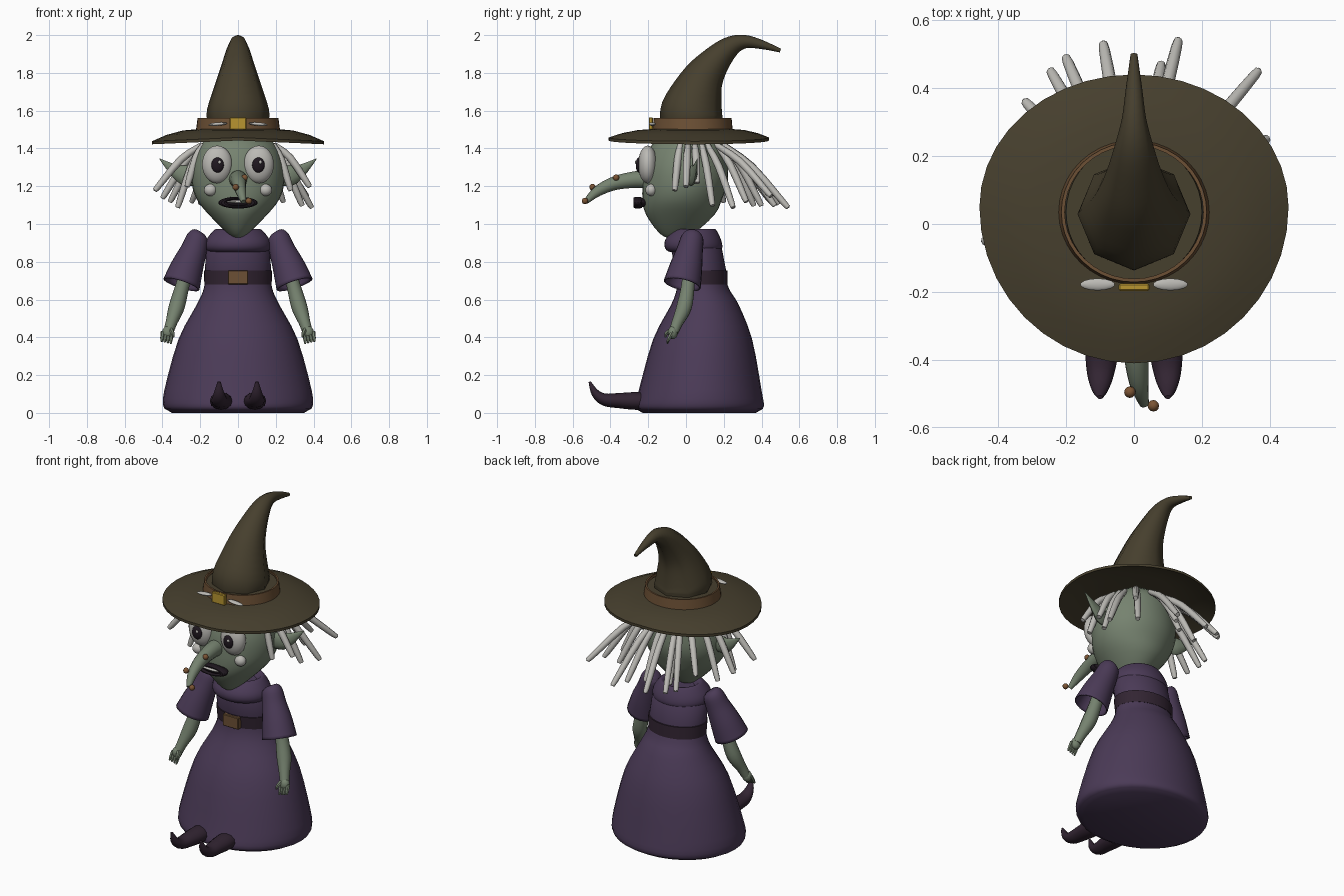
import bpy, bmesh
from math import sin, cos, pi, radians
from mathutils import Vector, Matrix

if "Cube" in bpy.data.objects:
    bpy.data.objects.remove(bpy.data.objects["Cube"])


def material(name, *rgb):
    m = bpy.data.materials.new(name)
    m.use_nodes = True
    m.diffuse_color = (*rgb, 1)
    m.node_tree.nodes["Principled BSDF"].inputs["Base Color"].default_value = (*rgb, 1)
    return m


SKIN = material("green skin", .18, .225, .16)
DRESS = material("purple cloth", .07, .043, .095)
HAT = material("olive felt", .062, .05, .027)
WHITE = material("pale grey", .5, .49, .46)
BELT = material("dark plum", .032, .018, .032)
LEATHER = material("brown leather", .15, .08, .035)
GOLD = material("gold", .48, .3, .03)
WART = material("wart brown", .2, .09, .035)
BLACK = material("near black", .014, .009, .014)


def finish(name, bm, mat, angle=50):
    bmesh.ops.recalc_face_normals(bm, faces=bm.faces)
    mesh = bpy.data.meshes.new(name)
    bm.to_mesh(mesh)
    bm.free()
    mesh.materials.append(mat)
    ob = bpy.data.objects.new(name, mesh)
    bpy.context.collection.objects.link(ob)
    bpy.ops.object.select_all(action='DESELECT')
    ob.select_set(True)
    bpy.context.view_layer.objects.active = ob
    bpy.ops.object.shade_smooth_by_angle(angle=radians(angle))
    return ob


def loft(name, rings, mat, caps=(True, True), angle=50):
    """Skin a list of equally sized point rings."""
    bm = bmesh.new()
    loops = [[bm.verts.new(p) for p in ring] for ring in rings]
    n = len(loops[0])
    for a, b in zip(loops, loops[1:]):
        for i in range(n):
            j = (i + 1) % n
            bm.faces.new((a[i], a[j], b[j], b[i]))
    for cap, loop in zip(caps, (loops[0], loops[-1])):
        if cap:
            bm.faces.new(loop)
    return finish(name, bm, mat, angle)


def oval(z, rx, ry, cy, n=32):
    return [Vector((rx * cos(2 * pi * i / n), cy + ry * sin(2 * pi * i / n), z)) for i in range(n)]


def lathe(name, rows, mat, **kw):
    return loft(name, [oval(*row) for row in rows], mat, **kw)


def spline(keys, steps):
    """Smooth curve through tuples of any length."""
    keys = [Vector(k) for k in keys]
    out = []
    for i in range(len(keys) - 1):
        a, b = keys[i], keys[i + 1]
        p, q = keys[max(i - 1, 0)], keys[min(i + 2, len(keys) - 1)]
        for s in range(steps):
            t = s / steps
            out.append(a + .5 * t * (b - p + t * (2 * p - 5 * a + 4 * b - q + t * (3 * a - p - 3 * b + q))))
    return out + [keys[-1]]


def tube(name, keys, mat, sides=10, steps=4, flat=1, **kw):
    """Sweep along keys of (x, y, z, radius)."""
    pts = spline(keys, steps)
    pos = [p.to_3d() if len(p) == 3 else Vector(p[:3]) for p in pts]
    rings, old = [], None
    for i, p in enumerate(pos):
        t = (pos[min(i + 1, len(pos) - 1)] - pos[max(i - 1, 0)]).normalized()
        if old is None:
            side = Vector((1, 0, 0)) if abs(t.x) < .8 else Vector((0, 0, 1))
            side = (side - t * side.dot(t)).normalized()
        else:
            side = old.rotation_difference(t) @ side
        old, up = t, t.cross(side)
        r = max(pts[i][3], .002)
        rings.append([p + r * (side * cos(2 * pi * k / sides) + up * flat * sin(2 * pi * k / sides))
                      for k in range(sides)])
    return loft(name, rings, mat, **kw)


def ball(name, at, size, mat, tilt=0, seg=20):
    bm = bmesh.new()
    m = Matrix.Translation(at) @ Matrix.Rotation(tilt, 4, 'Y') @ Matrix.Diagonal((*size, 1))
    bmesh.ops.create_uvsphere(bm, u_segments=seg, v_segments=seg // 2 + 2, radius=1, matrix=m)
    return finish(name, bm, mat)


def box(name, at, size, mat):
    bm = bmesh.new()
    bmesh.ops.create_cube(bm, size=1, matrix=Matrix.Translation(at) @ Matrix.Diagonal((*size, 1)))
    bmesh.ops.bevel(bm, geom=bm.edges[:], offset=.004, segments=1, affect='EDGES')
    return finish(name, bm, mat, 30)


# Dress: skirt, bodice, belt and rolled collar
skirt = spline([(.012, .37, .32, .07), (.035, .395, .342, .07), (.12, .39, .325, .075), (.39, .315, .262, .088),
                (.57, .22, .18, .1), (.64, .187, .145, .092), (.69, .175, .13, .085)], 3)
lathe("skirt", [(.0, .35, .3, .07)] + [tuple(r) for r in skirt], DRESS)
lathe("bodice", [(.68, .172, .128, .085), (.75, .175, .133, .08), (.87, .17, .135, .055), (.94, .12, .1, .045)], DRESS)
lathe("belt", [(.68, .178, .136, .085), (.755, .181, .14, .08)], BELT)
box("belt_buckle", (0, -.06, .717), (.108, .03, .074), LEATHER)
collar = lathe("collar", [tuple(r) for r in spline(
    [(.87, .11, .09, .05), (.852, .15, .13, .045), (.875, .174, .152, .04), (.915, .168, .148, .038),
     (.96, .135, .12, .045), (.972, .11, .1, .05), (.94, .08, .07, .05)], 3)], DRESS)

# Sleeves, arms, hands and curled shoes
for s, side in ((1, "left"), (-1, "right")):
    sleeve = tube(side + "_sleeve", [(s * .2, .04, .953, .035), (s * .212, .035, .93, .058), (s * .235, .02, .86, .07),
                  (s * .27, 0, .77, .087), (s * .3, -.02, .68, .1)], DRESS, sides=20, caps=(True, False))
    mod = sleeve.modifiers.new("cloth thickness", 'SOLIDIFY')
    mod.thickness = .008
    tube(side + "_arm", [(s * .26, .02, .8, .035), (s * .295, .01, .67, .037), (s * .325, -.01, .56, .042),
         (s * .352, -.045, .48, .031), (s * .368, -.065, .43, .027)], SKIN)
    ball(side + "_palm", (s * .372, -.07, .425), (.03, .026, .035), SKIN, seg=12)
    for k in range(4):
        x = .35 + .016 * k
        tube(side + "_finger", [(s * x, -.072, .43, .011), (s * (x + .004), -.09, .395, .01),
             (s * (x + .006), -.1, .366 + .004 * k, .005)], SKIN, sides=6, steps=2)
    tube(side + "_thumb", [(s * .355, -.08, .44, .012), (s * .345, -.105, .42, .01), (s * .342, -.108, .4, .005)],
         SKIN, sides=6, steps=2)
    tube(side + "_shoe", [(s * .09, -.18, .06, .05), (s * .09, -.26, .063, .06), (s * .093, -.35, .065, .052),
         (s * .098, -.43, .07, .042), (s * .1, -.48, .105, .028), (s * .1, -.51, .165, .008)], BELT, sides=12, flat=.78)

# Head with tapering chin
lathe("head", [tuple(r) for r in spline(
    [(.918, .012, .015, -.06), (.95, .055, .09, -.05), (1.05, .155, .182, -.03), (1.13, .218, .21, -.02),
     (1.22, .245, .225, -.005), (1.32, .24, .22, 0), (1.42, .2, .19, .01), (1.48, .12, .12, .01)], 3)], SKIN)

# Eyes, bags and ears
for s, side in ((1, "left"), (-1, "right")):
    ball(side + "_eye", (s * .11, -.203, 1.315), (.08, .05, .1), WHITE, seg=28)
    ball(side + "_pupil", (s * .108, -.25, 1.312), (.033, .016, .04), BLACK)
    ball(side + "_eye_glint", (s * .108 + .01, -.265, 1.327), (.008, .005, .009), WHITE, seg=8)
    ball(side + "_eye_bag", (s * .146, -.185, 1.18), (.034, .03, .032), WHITE)
    tube(side + "_ear", [(s * .21, .02, 1.23, .03), (s * .27, .03, 1.255, .055), (s * .33, .045, 1.28, .035),
         (s * .415, .06, 1.345, .002)], SKIN, flat=.45)

# Long drooping nose with warts
tube("nose", [(0, -.19, 1.235, .05), (.002, -.27, 1.235, .045), (.006, -.38, 1.215, .037),
     (.015, -.47, 1.172, .028), (.03, -.53, 1.118, .014)], SKIN, sides=14)
for at in ((.035, -.37, 1.245), (-.012, -.495, 1.195), (.057, -.535, 1.122)):
    ball("wart", at, (.017, .017, .017), WART, seg=12)

# Mouth
bpy.ops.mesh.primitive_torus_add(location=(0, -.255, 1.113), rotation=(pi / 2, 0, 0), major_radius=.08,
                                 minor_radius=.024, major_segments=32, minor_segments=10)
lips = bpy.context.object
lips.name = "lips"
lips.scale = (1, .3, 1)
lips.data.materials.append(BLACK)
bpy.ops.object.shade_smooth_by_angle()
ball("mouth_inside", (0, -.235, 1.113), (.095, .035, .024), BLACK)
ball("teeth", (0, -.266, 1.118), (.06, .012, .007), WHITE)

# Straggly hair fanning from under the hat, listed by strand tips
tips = ((-.44, -.05, 1.18), (-.32, -.02, 1.09), (-.4, .1, 1.14), (-.27, -.07, 1.2), (-.32, .36, 1.2),
        (-.245, .45, 1.12), (-.2, .49, 1.11), (-.09, .53, 1.1), (.13, .54, 1.09), (.08, .47, 1.1),
        (.365, .45, 1.15), (0, .4, 1.1), (.39, .25, 1.09), (.34, .14, 1.1), (.28, -.06, 1.18),
        (.31, .06, 1.22), (.24, .32, 1.12), (-.14, .36, 1.1), (.38, 0, 1.2), (-.36, .2, 1.12))
for tip in tips:
    tip = Vector(tip)
    root = Vector((tip.x, tip.y, 0)).normalized() * .19 + Vector((0, .01, 1.42))
    mid = root.lerp(tip, .45) + Vector((0, 0, .03))
    tube("hair_strand", [(*root, .015), (*mid, .02), (*root.lerp(tip, .95), .016), (*tip, .007)], WHITE,
         sides=8, steps=3)


# Hat brim: round at the band, egg shaped at the edge
def brim_ring(t, z, n=40):
    ring = []
    for i in range(n):
        c, s = cos(2 * pi * i / n), sin(2 * pi * i / n)
        edge = Vector((.455 * c, .05 + (.39 if s > 0 else .46) * s, z - t * t * (.045 + .02 * abs(c))))
        ring.append(Vector((.205 * c, .035 + .205 * s, z)).lerp(edge, t))
        ring[-1].z = edge.z
    return ring


loft("hat_brim", [brim_ring(t, 1.487) for t in (0, .35, .7, 1)]
     + [brim_ring(t, 1.503) for t in (1, .7, .35, 0)] + [oval(1.55, .2, .2, .035, 40)], HAT)
lathe("hat_band", [(1.5, .213, .205, .035, 40), (1.5, .222, .212, .035, 40), (1.562, .214, .206, .035, 40),
                   (1.562, .204, .196, .035, 40)], LEATHER, caps=(False, False), angle=35)

# Bent crown, octagonal in section
tube("hat_crown", [(0, .03, 1.54, .163), (0, .033, 1.61, .163), (0, .08, 1.75, .118), (0, .145, 1.85, .085),
     (0, .23, 1.935, .057), (0, .31, 1.965, .036), (0, .4, 1.95, .024), (0, .5, 1.918, .01)], HAT, sides=8, angle=80)

# Hat buckle with a bone through it
box("hat_buckle", (0, -.186, 1.532), (.09, .022, .066), GOLD)
for s in (1, -1):
    ball("bone_end", (s * .107, -.178, 1.529), (.052, .018, .009), WHITE, tilt=s * .08, seg=14)
